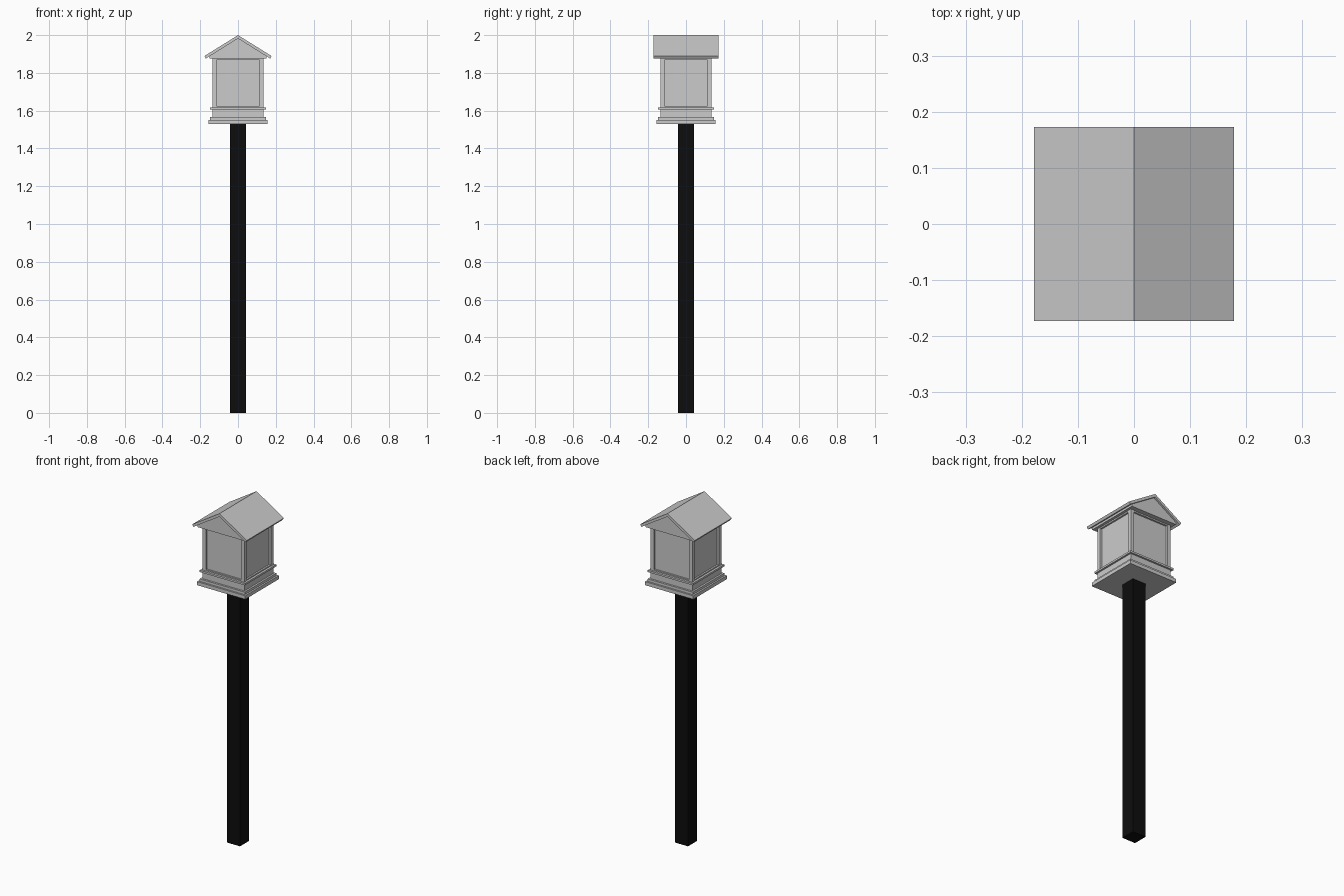
import bpy, bmesh

if "Cube" in bpy.data.objects:
    bpy.data.objects.remove(bpy.data.objects["Cube"])


def box(name, hx, hy, z0, z1, cx=0, cy=0):
    bpy.ops.mesh.primitive_cube_add(size=2, location=(cx, cy, (z0 + z1) / 2))
    ob = bpy.context.object
    ob.name = name
    ob.scale = (hx, hy, (z1 - z0) / 2)
    bpy.ops.object.transform_apply(location=True, rotation=False, scale=True)
    return ob


def extrude_y(name, profile, hy):
    """Extrude an x-z outline along y, centred on the origin."""
    bm = bmesh.new()
    face = bm.faces.new([bm.verts.new((x, -hy, z)) for x, z in profile])
    ext = bmesh.ops.extrude_face_region(bm, geom=[face])
    verts = [v for v in ext["geom"] if isinstance(v, bmesh.types.BMVert)]
    bmesh.ops.translate(bm, verts=verts, vec=(0, 2 * hy, 0))
    bmesh.ops.recalc_face_normals(bm, faces=bm.faces)
    mesh = bpy.data.meshes.new(name)
    bm.to_mesh(mesh)
    bm.free()
    ob = bpy.data.objects.new(name, mesh)
    bpy.context.collection.objects.link(ob)
    return ob


# Black square post
post = box("post", 0.043, 0.043, 0, 1.53)
black = bpy.data.materials.new("black")
black.diffuse_color = (0.004, 0.004, 0.004, 1)
black.use_nodes = True
black.node_tree.nodes["Principled BSDF"].inputs["Base Color"].default_value = black.diffuse_color
post.data.materials.append(black)

# Stepped base and sill
for name, half, z0, z1 in (
    ("base_plate", 0.157, 1.53, 1.551),
    ("base_step", 0.147, 1.551, 1.566),
    ("base_body", 0.136, 1.566, 1.606),
    ("sill", 0.147, 1.606, 1.617),
):
    box(name, half, half, z0, z1)

# Lantern chamber with recessed panels
box("panels", 0.124, 0.124, 1.617, 1.876)

# Corner posts
for sx in (-1, 1):
    for sy in (-1, 1):
        box("corner_post", 0.011, 0.011, 1.617, 1.876, sx * 0.125, sy * 0.125)

# Thin rails framing the panels at bottom and top
for name, z0, z1 in (("bottom_rail", 1.617, 1.624), ("top_rail", 1.868, 1.876)):
    box(name, 0.134, 0.134, z0, z1)

# Gable block under the roof
extrude_y("gable", [(-0.15, 1.876), (0.15, 1.876), (0.15, 1.89),
                    (0, 1.983), (-0.15, 1.89)], 0.162)

# Pitched roof slab
extrude_y("roof", [(-0.178, 1.889), (-0.17, 1.876), (0, 1.982),
                   (0.17, 1.876), (0.178, 1.889), (0, 2.0)], 0.173)
